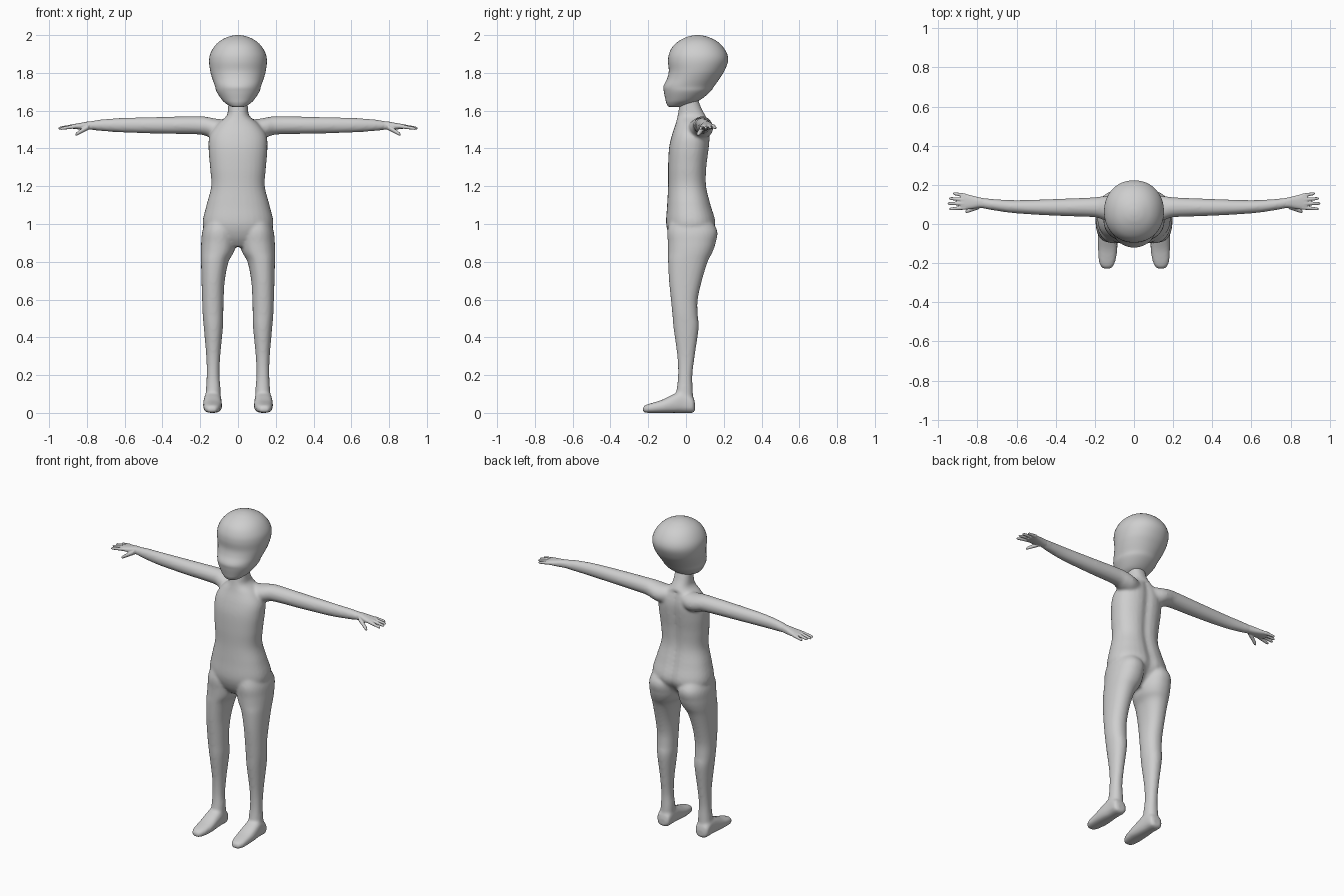
import bpy, bmesh, math

if "Cube" in bpy.data.objects:
    bpy.data.objects.remove(bpy.data.objects["Cube"])

# Single clay colour
clay = bpy.data.materials.new("clay_grey")
clay.use_nodes = True
tone = (0.62, 0.62, 0.62, 1)
clay.diffuse_color = tone
shader = next(n for n in clay.node_tree.nodes if n.type == 'BSDF_PRINCIPLED')
shader.inputs["Base Color"].default_value = tone
shader.inputs["Roughness"].default_value = 0.7


def spline(rings, steps):
    """Smoothly interpolate between section rows."""
    out = []
    last = len(rings) - 1
    for i in range(last):
        a, b, c, d = (rings[max(0, min(last, i + k))] for k in (-1, 0, 1, 2))
        for s in range(steps):
            t = s / steps
            out.append([0.5 * (2 * q + (r - p) * t + (2 * p - 5 * q + 4 * r - w) * t * t
                               + (3 * q - p - 3 * r + w) * t ** 3)
                        for p, q, r, w in zip(a, b, c, d)])
    out.append(list(rings[-1]))
    return out


def loft(bm, axis, rings, side=1, power=2.0, steps=5, sides=32):
    """Loft rows of (position, low, high, low, high) along an axis."""
    u, v = [k for k in range(3) if k != axis]
    loops = []
    for pos, u0, u1, v0, v1 in spline(rings, steps):
        loop = []
        for k in range(sides):
            ang = math.tau * k / sides
            cu, sv = math.cos(ang), math.sin(ang)
            co = [0, 0, 0]
            co[axis] = pos
            co[u] = (u0 + u1) / 2 + (u1 - u0) / 2 * math.copysign(abs(cu) ** (2 / power), cu)
            co[v] = (v0 + v1) / 2 + (v1 - v0) / 2 * math.copysign(abs(sv) ** (2 / power), sv)
            co[0] *= side
            loop.append(bm.verts.new(co))
        loops.append(loop)
    for a, b in zip(loops, loops[1:]):
        for k in range(sides):
            n = (k + 1) % sides
            bm.faces.new((a[k], a[n], b[n], b[k]))
    bm.faces.new(loops[0])
    bm.faces.new(loops[-1])
    return [vert for loop in loops for vert in loop]


def finger(bm, start, end, r0, r1, side):
    """Tapered digit with a rounded tip."""
    rows = []
    for t, scale in ((0, 1), (0.5, 1), (0.85, 1), (0.96, 0.7), (1, 0.2)):
        x, y, z = (a + (b - a) * t for a, b in zip(start, end))
        r = (r0 + (r1 - r0) * t) * scale
        rows.append((x, y - r, y + r, z - r, z + r))
    loft(bm, 0, rows, side, sides=16)


def finish(name, bm, voxel=None, smoothing=0):
    """Turn the shells into one smooth shaded object."""
    bmesh.ops.recalc_face_normals(bm, faces=bm.faces)
    for f in bm.faces:
        f.smooth = True
    mesh = bpy.data.meshes.new(name)
    bm.to_mesh(mesh)
    bm.free()
    mesh.materials.append(clay)
    ob = bpy.data.objects.new(name, mesh)
    bpy.context.collection.objects.link(ob)
    if voxel:
        fuse = ob.modifiers.new("fuse", 'REMESH')
        fuse.mode = 'VOXEL'
        fuse.voxel_size = voxel
        fuse.use_smooth_shade = True
        soften = ob.modifiers.new("soften", 'SMOOTH')
        soften.factor = 0.5
        soften.iterations = smoothing
    return ob


# Torso and neck
body = bmesh.new()
torso = [(.88, .05, -.05, .07), (.93, .15, -.085, .12), (1.0, .187, -.105, .16),
         (1.1, .167, -.1, .135), (1.2, .142, -.095, .112), (1.3, .148, -.095, .113),
         (1.4, .156, -.09, .125), (1.47, .15, -.075, .13), (1.53, .11, -.055, .12),
         (1.57, .062, -.045, .105), (1.61, .053, -.038, .083), (1.67, .05, -.03, .06)]
skin = loft(body, 2, [(z, -w, w, a, b) for z, w, a, b in torso], power=2.3)

# Shallow groove along the spine
for vert in skin:
    x, y, z = vert.co
    if y > 0 and z < 1.55:
        vert.co.y -= 0.014 * math.exp(-(x / 0.03) ** 2)

# Legs, feet and arms
leg = [(1.06, .03, .15, -.07, .1), (.97, .01, .187, -.098, .164), (.9, .01, .195, -.096, .157),
       (.85, .022, .197, -.095, .14), (.8, .05, .196, -.095, .115), (.7, .07, .193, -.09, .084),
       (.6, .076, .19, -.08, .062), (.52, .078, .187, -.072, .062), (.45, .08, .181, -.066, .067),
       (.3, .094, .168, -.046, .046), (.2, .098, .166, -.042, .034), (.12, .092, .17, -.05, .036),
       (.03, .092, .178, -.06, .04)]
foot = [(.048, .11, .155, .01, .05), (.035, .092, .177, 0, .085), (-.02, .088, .18, 0, .115),
        (-.07, .086, .184, 0, .097), (-.13, .085, .184, 0, .068), (-.19, .095, .18, 0, .05),
        (-.218, .108, .168, .001, .04), (-.229, .12, .155, .006, .026)]
arm = [(.03, .02, .11, 1.45, 1.55), (.11, .01, .142, 1.45, 1.557), (.16, .022, .142, 1.462, 1.566),
       (.21, .035, .136, 1.474, 1.57), (.4, .042, .128, 1.478, 1.567), (.6, .054, .122, 1.484, 1.562),
       (.72, .07, .128, 1.492, 1.554), (.79, .083, .135, 1.5, 1.542), (.82, .083, .138, 1.503, 1.535)]
for side in (1, -1):
    loft(body, 2, leg, side, power=2.2)
    loft(body, 1, foot, side, power=2.6)
    loft(body, 0, arm, side)
finish("body", body, 0.008, 8)

# Hands with four fingers and a thumb
palm = [(.75, .08, .128, 1.5, 1.545), (.79, .083, .136, 1.499, 1.543), (.83, .077, .146, 1.5, 1.536),
        (.865, .074, .154, 1.503, 1.53), (.885, .08, .15, 1.506, 1.526)]
digits = [((.86, .145, 1.517), (.925, .156, 1.508)), ((.87, .124, 1.519), (.946, .131, 1.508)),
          ((.87, .104, 1.519), (.953, .105, 1.506)), ((.86, .084, 1.517), (.945, .076, 1.504))]
for side, name in ((1, "left_hand"), (-1, "right_hand")):
    hand = bmesh.new()
    loft(hand, 0, palm, side, power=2.4)
    for start, end in digits:
        finger(hand, start, end, .011, .007, side)
    finger(hand, (.79, .092, 1.515), (.862, .062, 1.472), .016, .009, side)
    finish(name, hand, 0.003, 4)

# Head with a broad cranium and small rounded jaw
head = bmesh.new()
skull = [(1.619, .015, -.08, -.05), (1.623, .04, -.094, -.015), (1.64, .067, -.104, .04),
         (1.66, .087, -.109, .08), (1.7, .113, -.117, .128), (1.73, .122, -.119, .15),
         (1.77, .136, -.1, .178), (1.81, .147, -.091, .203), (1.86, .153, -.095, .222),
         (1.9, .147, -.09, .218), (1.94, .125, -.07, .194), (1.97, .094, -.036, .16),
         (1.99, .055, .005, .118), (1.998, .025, .036, .086), (2.0, .006, .055, .067)]
loft(head, 2, [(z, -w, w, a, b) for z, w, a, b in skull], power=2.1, sides=48)
finish("head", head)
